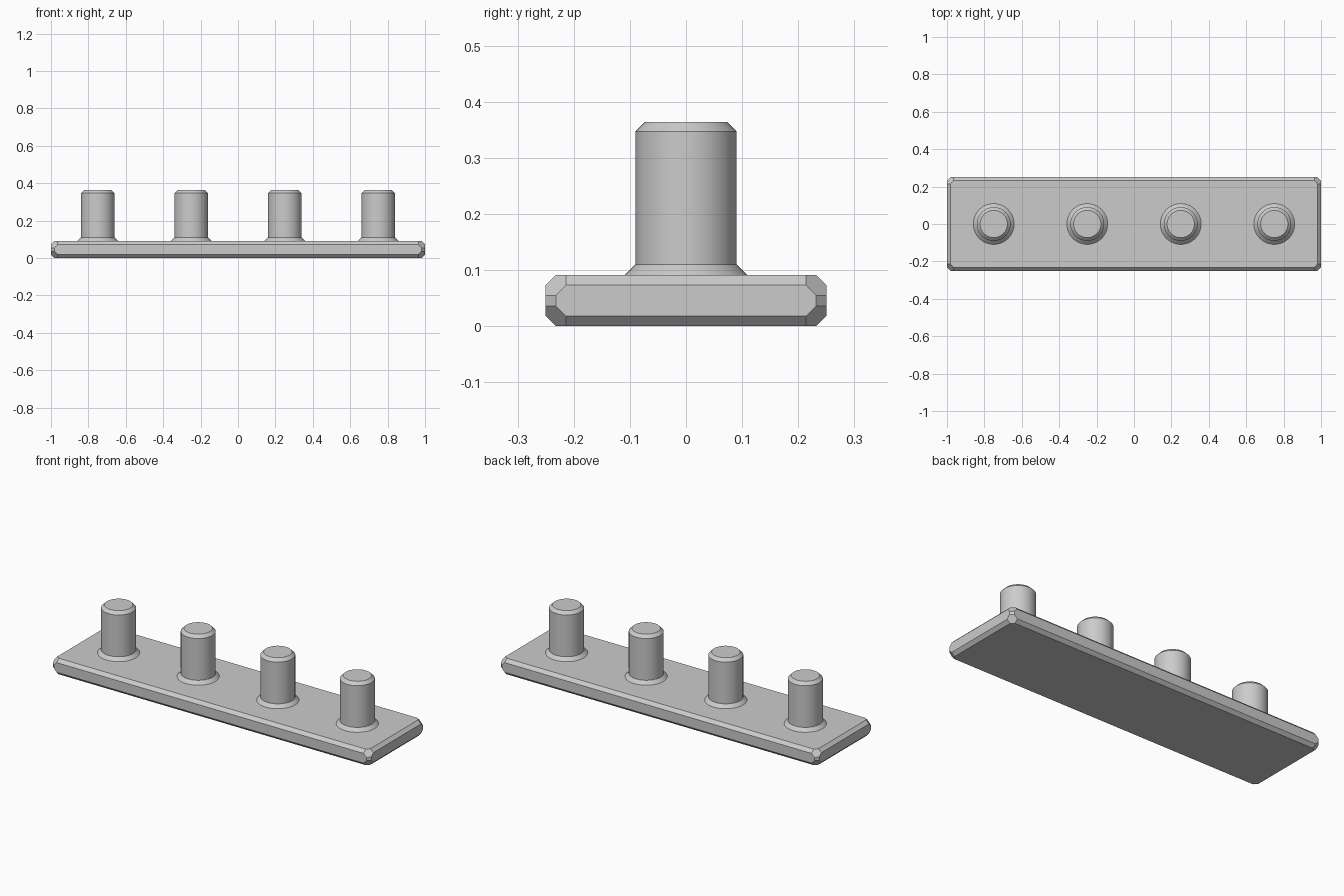
import bpy, bmesh, math
from itertools import permutations, product

if "Cube" in bpy.data.objects:
    bpy.data.objects.remove(bpy.data.objects["Cube"])

HALF_X, HALF_Y, THICK, CHAMFER = 1.0, 0.25, 0.091, 0.018

grey = bpy.data.materials.new("light_grey")
grey.diffuse_color = (0.6, 0.6, 0.6, 1)
grey.use_nodes = True
grey.node_tree.nodes["Principled BSDF"].inputs["Base Color"].default_value = grey.diffuse_color


def finish(bm, name):
    bmesh.ops.recalc_face_normals(bm, faces=bm.faces[:])
    mesh = bpy.data.meshes.new(name)
    bm.to_mesh(mesh)
    bm.free()
    mesh.materials.append(grey)
    obj = bpy.data.objects.new(name, mesh)
    bpy.context.collection.objects.link(obj)
    return obj


# Base plate: every edge chamfered, every corner cut to a hexagon
bm = bmesh.new()
for sx, sy, sz in product((-1, 1), repeat=3):
    for dx, dy, dz in permutations((0, CHAMFER, 2 * CHAMFER)):
        bm.verts.new((sx * (HALF_X - dx), sy * (HALF_Y - dy),
                      THICK / 2 + sz * (THICK / 2 - dz)))
bmesh.ops.convex_hull(bm, input=bm.verts[:])
bmesh.ops.dissolve_limit(bm, angle_limit=math.radians(1),
                         verts=bm.verts[:], edges=bm.edges[:])
finish(bm, "base_plate")

# Pegs: turned profile with a flared foot and a chamfered tip
PROFILE = [(0.109, THICK), (0.09, 0.11), (0.09, 0.347), (0.073, 0.364)]
SIDES = 64


def peg(name, x):
    bm = bmesh.new()
    rings = []
    for r, z in PROFILE:
        rings.append([bm.verts.new((r * math.cos(2 * math.pi * i / SIDES),
                                    r * math.sin(2 * math.pi * i / SIDES), z))
                      for i in range(SIDES)])
    for low, high in zip(rings, rings[1:]):
        for i in range(SIDES):
            j = (i + 1) % SIDES
            bm.faces.new((low[i], low[j], high[j], high[i]))
    bm.faces.new(rings[-1])
    obj = finish(bm, name)
    obj.location.x = x
    bpy.ops.object.select_all(action='DESELECT')
    obj.select_set(True)
    bpy.context.view_layer.objects.active = obj
    bpy.ops.object.shade_smooth_by_angle(angle=math.radians(30))


for n in range(4):
    peg(f"peg_{n + 1}", -0.75 + 0.5 * n)
